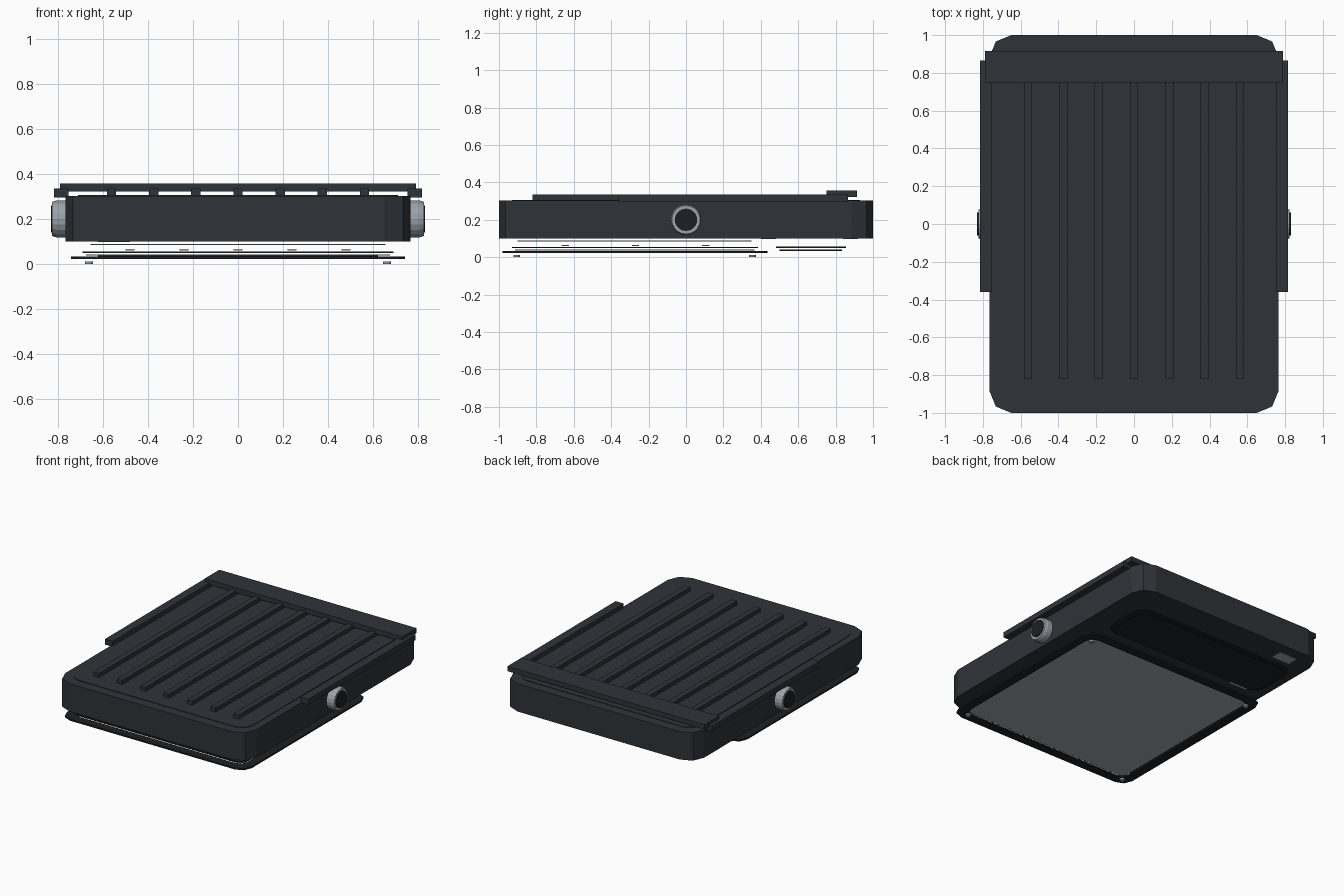
import bpy, bmesh, math

if "Cube" in bpy.data.objects:
    bpy.data.objects.remove(bpy.data.objects["Cube"])


def material(name, rgb):
    m = bpy.data.materials.new(name)
    m.diffuse_color = (*rgb, 1)
    m.use_nodes = True
    m.node_tree.nodes["Principled BSDF"].inputs["Base Color"].default_value = m.diffuse_color
    return m


DARK = material("dark_metal", (0.028, 0.033, 0.040))
BLACK = material("black_trim", (0.012, 0.014, 0.016))
STEEL = material("steel", (0.33, 0.37, 0.41))
GLASS = material("diffuser", (0.36, 0.40, 0.42))
WARM = material("warm_emitter", (0.75, 0.62, 0.38))


def finish(name, bm, mat):
    bmesh.ops.recalc_face_normals(bm, faces=bm.faces)
    me = bpy.data.meshes.new(name)
    bm.to_mesh(me)
    bm.free()
    me.materials.append(mat)
    ob = bpy.data.objects.new(name, me)
    bpy.context.collection.objects.link(ob)
    return ob


def outline(hx, y0, y1, r, seg):
    pts = []
    corners = ((hx - r, y1 - r), (-hx + r, y1 - r), (-hx + r, y0 + r), (hx - r, y0 + r))
    for k, (cx, cy) in enumerate(corners):
        for i in range(seg + 1):
            a = math.pi / 2 * (k + i / seg)
            pts.append((cx + r * math.cos(a), cy + r * math.sin(a)))
    return pts


def slab(name, hx, y0, y1, z0, z1, r, mat, seg=2, hole=0):
    """Rounded plate; hole > 0 leaves only a border of that width."""
    bm = bmesh.new()

    def loop(pts, z):
        return [bm.verts.new((x, y, z)) for x, y in pts]

    def bridge(a, b):
        n = len(a)
        for i in range(n):
            bm.faces.new((a[i], a[(i + 1) % n], b[(i + 1) % n], b[i]))

    p = outline(hx, y0, y1, r, seg)
    lo, hi = loop(p, z0), loop(p, z1)
    bridge(lo, hi)
    if hole:
        q = outline(hx - hole, y0 + hole, y1 - hole, r * 0.7, seg)
        ilo, ihi = loop(q, z0), loop(q, z1)
        bridge(ilo, ihi)
        bridge(lo, ilo)
        bridge(hi, ihi)
    else:
        bm.faces.new(lo)
        bm.faces.new(hi)
    return finish(name, bm, mat)


def box(name, x0, x1, y0, y1, z0, z1, mat):
    bm = bmesh.new()
    bmesh.ops.create_cube(bm, size=1)
    for v in bm.verts:
        v.co = ((x0 + x1) / 2 + v.co.x * (x1 - x0),
                (y0 + y1) / 2 + v.co.y * (y1 - y0),
                (z0 + z1) / 2 + v.co.z * (z1 - z0))
    return finish(name, bm, mat)


def lathe(name, side, profile, mat, n=20):
    """Turn (x, radius) points about the sideways axis through z = 0.2."""
    bm = bmesh.new()
    rings = []
    for x, r in profile:
        rings.append([bm.verts.new((side * x, r * math.cos(2 * math.pi * i / n),
                                    0.2 + r * math.sin(2 * math.pi * i / n))) for i in range(n)])
    for a, b in zip(rings, rings[1:]):
        for i in range(n):
            bm.faces.new((a[i], a[(i + 1) % n], b[(i + 1) % n], b[i]))
    bm.faces.new(rings[0])
    bm.faces.new(rings[-1])
    return finish(name, bm, mat)


# Housing with its slightly raised top panel
slab("housing", 0.765, -1.0, 1.0, 0.10, 0.302, 0.115, DARK)
slab("top_panel", 0.71, -0.93, 0.93, 0.30, 0.306, 0.09, DARK, seg=4)

# Cooling ribs and the bar across their back end
for i in range(7):
    x = (i - 3) * 0.187
    box(f"rib_{i}", x - 0.021, x + 0.021, -0.82, 0.85, 0.30, 0.335, DARK)
box("rear_crossbar", -0.79, 0.79, 0.75, 0.915, 0.322, 0.357, DARK)

# Side rails and pivots
for s, label in ((-1, "left"), (1, "right")):
    xs = sorted((s * 0.752, s * 0.815))
    box(label + "_rail", *xs, -0.36, 0.865, 0.296, 0.335, DARK)
    lathe(label + "_pivot_ring", s, [(0.75, 0.082), (0.805, 0.082), (0.824, 0.076)], STEEL)
    lathe(label + "_pivot_cap", s, [(0.76, 0.06), (0.83, 0.06)], BLACK)

# Stacked light assembly under the housing
slab("reflector", 0.655, -0.90, 0.35, 0.085, 0.089, 0.05, GLASS)
for ix in range(5):
    for iy in range(3):
        x, y = (ix - 2) * 0.24, -0.27 + (iy - 1) * 0.375
        box(f"emitter_{ix}_{iy}", x - 0.02, x + 0.02, y - 0.02, y + 0.02, 0.060, 0.066, WARM)
slab("gasket", 0.69, -0.93, 0.385, 0.049, 0.055, 0.06, BLACK)
slab("diffuser", 0.675, -0.915, 0.365, 0.037, 0.042, 0.05, GLASS, seg=3)
slab("lens_frame", 0.74, -0.98, 0.435, 0.023, 0.034, 0.08, BLACK, hole=0.065)

# Frame screws, which the model stands on
for x in (-0.66, 0.66):
    for y in (-0.905, 0.355):
        bm = bmesh.new()
        bmesh.ops.create_cone(bm, cap_ends=True, segments=12, radius1=0.018, radius2=0.018, depth=0.012)
        bmesh.ops.translate(bm, verts=bm.verts, vec=(x, y, 0.006))
        finish("frame_screw", bm, STEEL)

# Rear service cover and its catch plates
slab("service_gasket", 0.65, 0.48, 0.855, 0.049, 0.056, 0.08, BLACK, seg=3)
slab("service_cover", 0.62, 0.50, 0.835, 0.034, 0.041, 0.07, BLACK, seg=3)
for y in (0.44, 0.88):
    box("catch_plate", -0.62, -0.48, y - 0.04, y + 0.04, 0.097, 0.101, GLASS)
